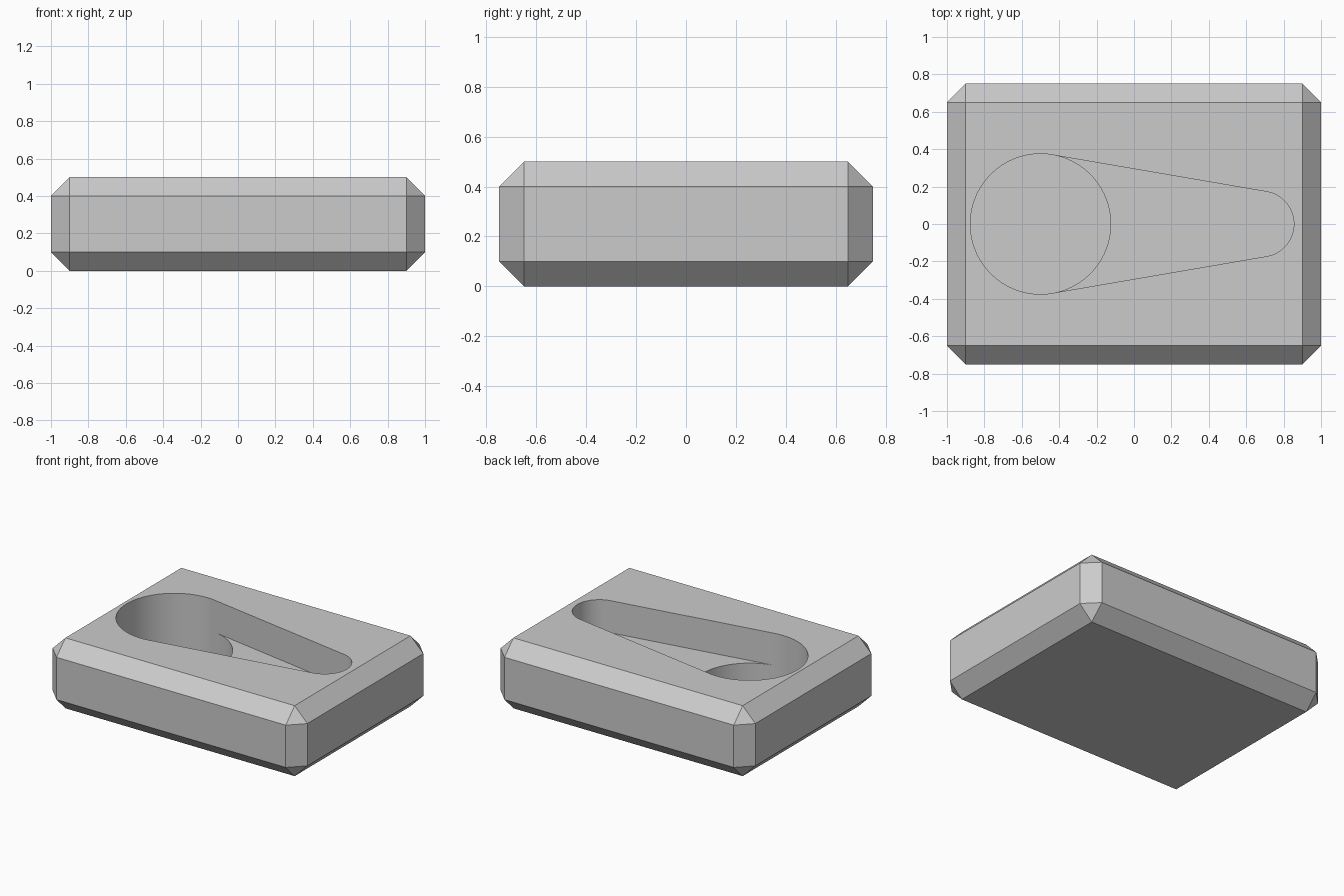
import bpy
import bmesh
from math import sin, cos, pi, asin

# Default object
cube = bpy.data.objects.get("Cube")
if cube:
    bpy.data.objects.remove(cube, do_unlink=True)

SIZE = (2.0, 1.5, 0.5)
CHAMFER = 0.1
BIG_X, BIG_R, BIG_DEPTH = -0.5, 0.375, 0.4      # round pocket
TIP_X, TIP_R, SLOT_DEPTH = 0.68, 0.175, 0.228   # tapered slot

grey = bpy.data.materials.new("plain_grey")
grey.use_nodes = True
colour = (0.6, 0.6, 0.6, 1.0)
grey.diffuse_color = colour
grey.node_tree.nodes["Principled BSDF"].inputs["Base Color"].default_value = colour


def make_object(name, bm):
    mesh = bpy.data.meshes.new(name)
    bmesh.ops.recalc_face_normals(bm, faces=bm.faces)
    bm.to_mesh(mesh)
    bm.free()
    mesh.materials.append(grey)
    obj = bpy.data.objects.new(name, mesh)
    bpy.context.collection.objects.link(obj)
    return obj


def arc(cx, radius, start, end, steps):
    angles = [start + (end - start) * i / steps for i in range(steps + 1)]
    return [(cx + radius * cos(a), radius * sin(a)) for a in angles]


def make_cutter(name, outline, depth):
    """Upright prism reaching from the given depth to above the top face."""
    bm = bmesh.new()
    floor = SIZE[2] - depth
    face = bm.faces.new([bm.verts.new((x, y, floor)) for x, y in outline])
    extruded = bmesh.ops.extrude_face_region(bm, geom=[face])["geom"]
    top = [g for g in extruded if isinstance(g, bmesh.types.BMVert)]
    bmesh.ops.translate(bm, verts=top, vec=(0, 0, depth + 0.2))
    obj = make_object(name, bm)
    obj.hide_render = True
    return obj


# Chamfered block
bm = bmesh.new()
bmesh.ops.create_cube(bm, size=1)
bmesh.ops.scale(bm, verts=bm.verts, vec=SIZE)
bmesh.ops.translate(bm, verts=bm.verts, vec=(0, 0, SIZE[2] / 2))
bmesh.ops.bevel(bm, geom=bm.edges[:], offset=CHAMFER, segments=1,
                affect='EDGES', profile=0.5)
block = make_object("chamfered_block", bm)

# Slot sides are tangent to both the round pocket and the rounded tip
tangent = pi / 2 - asin((BIG_R - TIP_R) / (TIP_X - BIG_X))
slot = arc(TIP_X, TIP_R, -tangent, tangent, 48)
slot += arc(BIG_X, BIG_R * 0.999, tangent, -tangent, 1)
circle = arc(BIG_X, BIG_R, 0, 2 * pi, 128)[:-1]

cutters = [make_cutter("round_pocket_cutter", circle, BIG_DEPTH),
           make_cutter("tapered_slot_cutter", slot, SLOT_DEPTH)]

# Carve the pockets
bpy.ops.object.select_all(action='DESELECT')
block.select_set(True)
bpy.context.view_layer.objects.active = block
for cutter in cutters:
    mod = block.modifiers.new(cutter.name, 'BOOLEAN')
    mod.operation = 'DIFFERENCE'
    mod.solver = 'EXACT'
    mod.object = cutter
    bpy.ops.object.modifier_apply(modifier=mod.name)
    bpy.data.objects.remove(cutter, do_unlink=True)

# Smooth curved walls, crisp chamfers
bpy.ops.object.shade_smooth_by_angle(angle=pi / 8)
